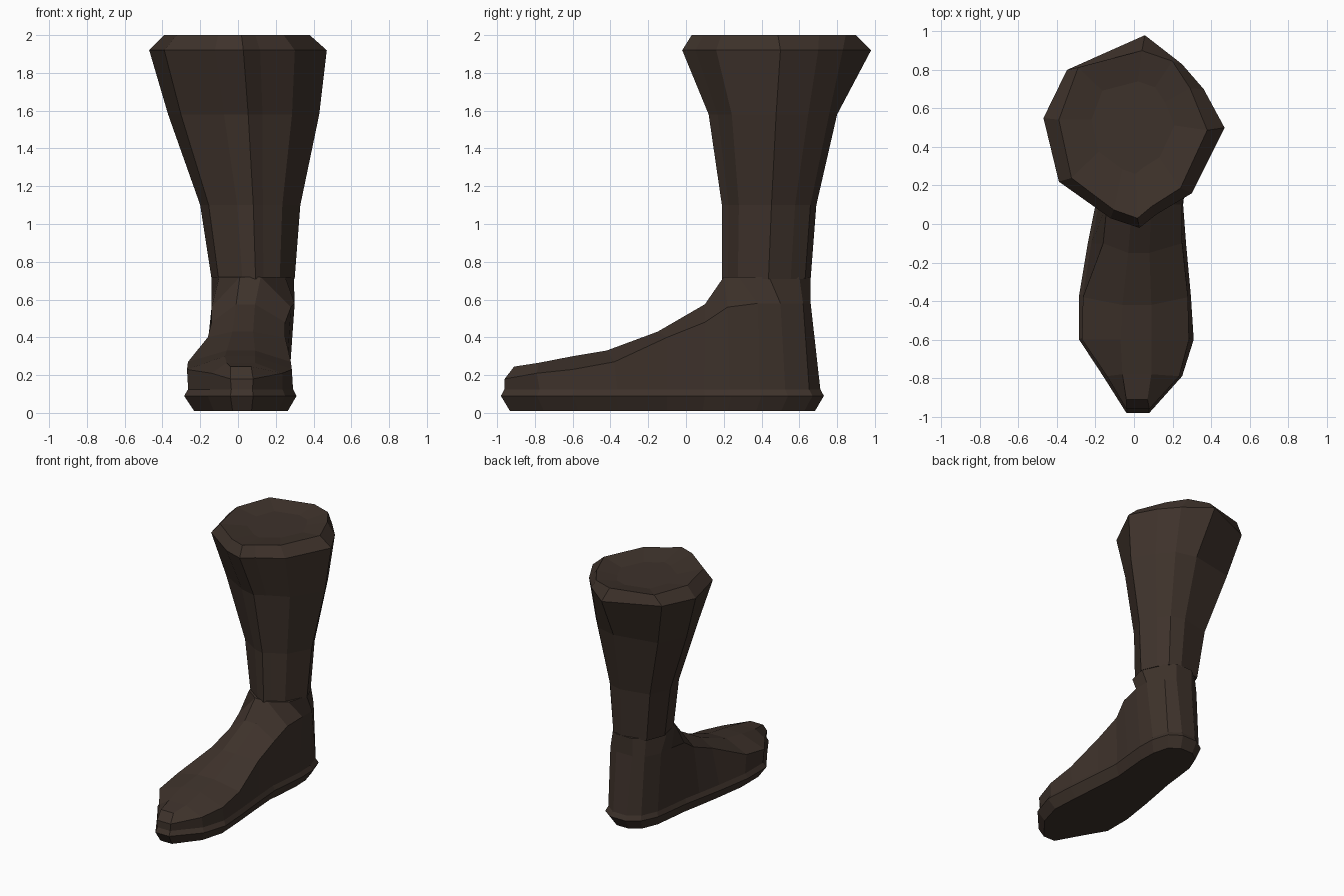
import bpy
import bmesh

cube = bpy.data.objects.get("Cube")
if cube:
    bpy.data.objects.remove(cube, do_unlink=True)

# Single dark leather colour
leather = bpy.data.materials.new("dark_brown_leather")
leather.use_nodes = True
colour = (0.048, 0.032, 0.024, 1)
leather.diffuse_color = colour
shader = leather.node_tree.nodes["Principled BSDF"]
shader.inputs["Base Color"].default_value = colour
shader.inputs["Roughness"].default_value = 0.9


def add_rings(bm, rings):
    """Create vertex rings and bridge each one to the next."""
    rows = [[bm.verts.new(point) for point in ring] for ring in rings]
    for low, high in zip(rows, rows[1:]):
        for i in range(len(low)):
            j = (i + 1) % len(low)
            bm.faces.new((low[i], low[j], high[j], high[i]))
    return rows


def finish(bm, name):
    bmesh.ops.recalc_face_normals(bm, faces=bm.faces[:])
    mesh = bpy.data.meshes.new(name)
    bm.to_mesh(mesh)
    bm.free()
    mesh.materials.append(leather)
    part = bpy.data.objects.new(name, mesh)
    bpy.context.collection.objects.link(part)
    return part


# Boot shaft: one faceted outline fitted to the bounds of each level
outline = [(.12, 1), (.53, .7), (.77, .44), (1, .04), (.64, -.64), (.25, -.86),
           (.06, -1), (-.26, -.9), (-.83, -.52), (-1, .14), (-.74, .64)]
# height, left and right limits, front and back limits, back clamp
levels = [(.71, -.14, .3, .19, .66, .8), (1.1, -.2, .33, .19, .69, .8),
          (1.58, -.37, .43, .12, .8, .8), (1.92, -.47, .47, -.02, .98, 1),
          (2, -.39, .38, .03, .9, .8), (1.97, -.22, .21, .26, .74, .8)]


def shaft_ring(z, x0, x1, y0, y1, clamp):
    ring = []
    for u, v in outline:
        v = min(v, clamp) / (clamp if v > 0 else 1)
        ring.append(((x0 + x1 + u * (x1 - x0)) / 2,
                     (y0 + y1 + v * (y1 - y0)) / 2, z))
    return ring


bm = bmesh.new()
rows = add_rings(bm, [shaft_ring(*level) for level in levels])
bm.faces.new(rows[0])
bm.faces.new(rows[-1])
finish(bm, "boot_shaft")

# Foot: stations from toe to heel, each a (y, z, left x, right x) tuple
lip = [(-.98, -.04, .08), (-.79, -.16, .25), (-.6, -.285, .31),
       (-.37, -.285, .295), (-.1, -.24, .27), (.1, -.2, .255),
       (.24, -.17, .27), (.4, -.15, .285), (.54, -.13, .28),
       (.67, -.07, .24), (.73, .02, .15)]
shoulder = [(-.96, .18, -.04, .08), (-.79, .21, -.14, .235),
            (-.6, .23, -.27, .285), (-.38, .27, -.265, .28),
            (-.1, .4, -.16, .25), (.1, .48, -.14, .25),
            (.22, .56, -.14, .28), (.38, .58, -.14, .3),
            (.5, .58, -.13, .3), (.62, .58, -.07, .23), (.66, .58, .01, .15)]
crest = [(-.91, .245, -.04, .07), (-.78, .265, -.06, .09),
         (-.6, .3, -.07, .09), (-.42, .33, -.06, .09),
         (-.15, .43, -.03, .08), (.1, .575, -.01, .09),
         (.2, .72, .01, .12), (.28, .72, -.1, .25),
         (.44, .72, -.14, .295), (.6, .72, -.07, .22), (.66, .72, .01, .15)]


def foot_ring(stations):
    left = [(a, y, z) for y, z, a, b in stations]
    right = [(b, y, z) for y, z, a, b in stations]
    return left + right[::-1]


def sole_ring(z, inset):
    """Flat outline of the sole, drawn in towards its middle."""
    mid_x, mid_y = .03, -.12
    return foot_ring([(mid_y + (y - mid_y) * (1 - inset / .9), z,
                       mid_x + (a - mid_x) * (1 - inset / .3),
                       mid_x + (b - mid_x) * (1 - inset / .3))
                      for y, a, b in lip])


bm = bmesh.new()
rows = add_rings(bm, [sole_ring(.01, .05), sole_ring(.09, 0),
                      sole_ring(.125, .02), foot_ring(shoulder),
                      foot_ring(crest)])
bm.faces.new(rows[0])
# Instep strip and ankle cap join the two sides of the crest
top = rows[-1]
for i in range(len(crest) - 1):
    bm.faces.new((top[i], top[i + 1], top[-i - 2], top[-i - 1]))
finish(bm, "boot_foot")
bpy.context.view_layer.update()
